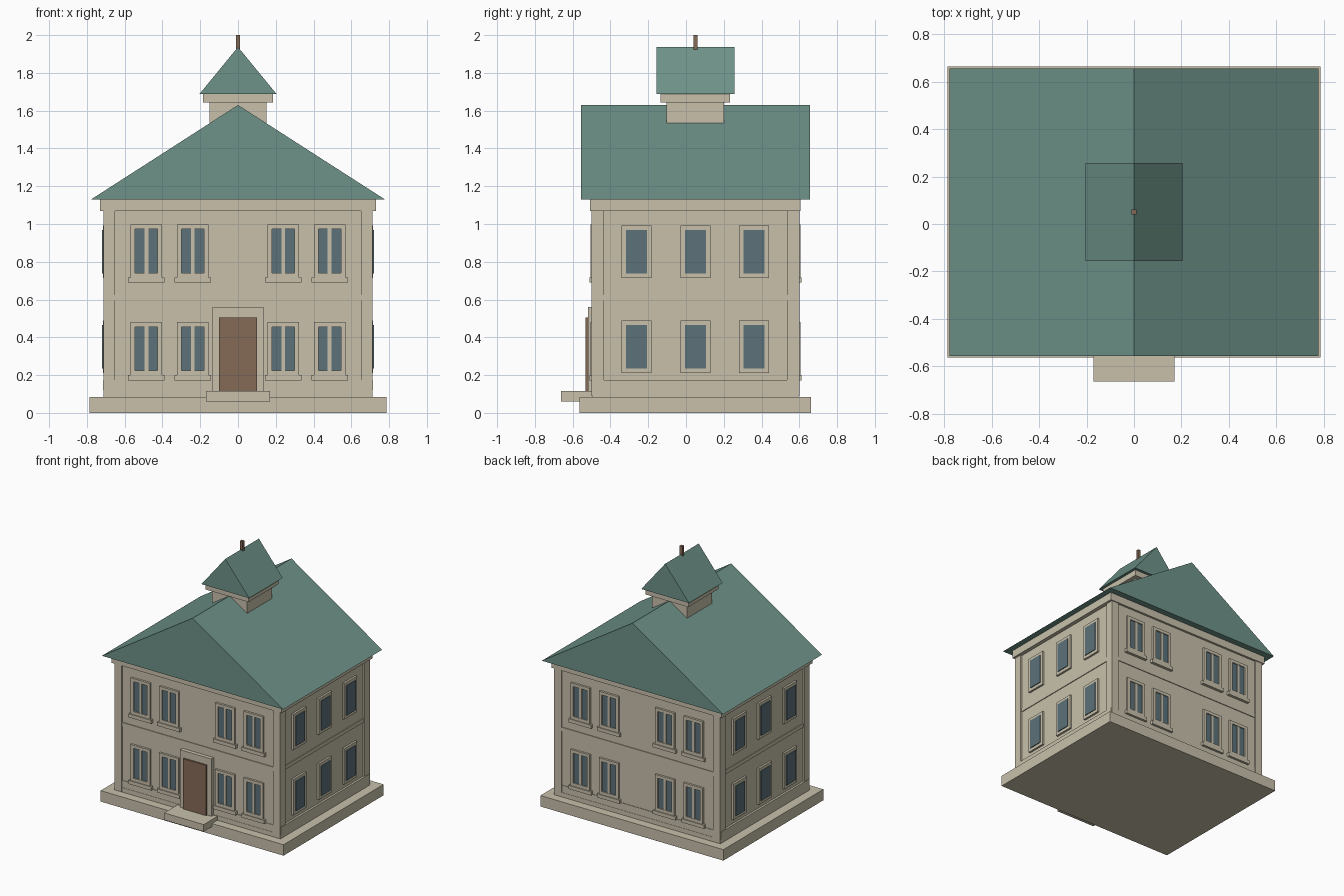
import bpy

if "Cube" in bpy.data.objects:
    bpy.data.objects.remove(bpy.data.objects["Cube"], do_unlink=True)


def material(name, rgb):
    m = bpy.data.materials.new(name)
    m.use_nodes = True
    m.diffuse_color = (*rgb, 1)
    m.node_tree.nodes["Principled BSDF"].inputs["Base Color"].default_value = (*rgb, 1)
    return m


STONE = material("cream stone", (0.58, 0.53, 0.41))
ROOF = material("green roof", (0.155, 0.29, 0.25))
GLASS = material("blue grey glass", (0.107, 0.17, 0.195))
WOOD = material("brown wood", (0.235, 0.147, 0.095))
MID = 0.05  # building centre along y


def mesh(name, verts, faces, mat):
    me = bpy.data.meshes.new(name)
    me.from_pydata(verts, [], faces)
    me.materials.append(mat)
    ob = bpy.data.objects.new(name, me)
    bpy.context.collection.objects.link(ob)
    return ob


def box(name, x, y, z, mat=STONE):
    x, y, z = sorted(x), sorted(y), sorted(z)
    verts = [(a, b, c) for a in x for b in y for c in z]
    faces = [(0, 1, 3, 2), (4, 6, 7, 5), (0, 4, 5, 1),
             (2, 3, 7, 6), (0, 2, 6, 4), (1, 5, 7, 3)]
    return mesh(name, verts, faces, mat)


def block(name, hx, hy, z, mat=STONE):
    """Box centred on the building axis."""
    return box(name, (-hx, hx), (MID - hy, MID + hy), z, mat)


def gable(name, hx, hy, z0, z1):
    """Triangular prism with its ridge along y."""
    verts = [(x, MID + y, z) for y in (-hy, hy)
             for x, z in ((-hx, z0), (hx, z0), (0, z1))]
    faces = [(0, 1, 2), (3, 5, 4), (0, 3, 4, 1), (1, 4, 5, 2), (2, 5, 3, 0)]
    return mesh(name, verts, faces, ROOF)


def frame(name, wall_box, a, z, w):
    """Four bars around an opening: a is the span, z the height, w the width."""
    wall_box(name + "_left", (a[0], a[0] + w), z)
    wall_box(name + "_right", (a[1] - w, a[1]), z)
    wall_box(name + "_head", (a[0] + w, a[1] - w), (z[1] - w, z[1]))
    wall_box(name + "_foot", (a[0] + w, a[1] - w), (z[0], z[0] + w))


# Base, walls and cornice
block("base", 0.785, 0.613, (0, 0.085))
block("walls", 0.7, 0.54, (0.085, 1.1))
block("cornice", 0.73, 0.557, (1.07, 1.13))
block("storey_band", 0.706, 0.546, (0.595, 0.625))
block("plinth", 0.712, 0.546, (0.085, 0.12))
block("plinth_course", 0.716, 0.544, (0.12, 0.175))

# Corner pilasters
for sx in (-1, 1):
    for sy in (-1, 1):
        box("corner_pilaster", (sx * 0.65, sx * 0.712),
            (MID + sy * 0.485, MID + sy * 0.55), (0.09, 1.07))

# Front and back double windows with sills
for side, label in ((-1, "front"), (1, "back")):
    def on_wall(name, a, z, out=0.556, mat=STONE, side=side):
        return box(name, a, (MID + side * 0.53, MID + side * out), z, mat)

    for z0 in (0.2, 0.717):
        for cx in (-0.485, -0.24, 0.24, 0.485):
            name = label + "_window"
            frame(name + "_frame", on_wall, (cx - 0.083, cx + 0.083), (z0, z0 + 0.28), 0.024)
            on_wall(name + "_glass", (cx - 0.06, cx + 0.06), (z0 + 0.02, z0 + 0.258), 0.548, GLASS)
            on_wall(name + "_mullion", (cx - 0.01, cx + 0.01), (z0 + 0.02, z0 + 0.258), 0.553)
            on_wall(name + "_sill", (cx - 0.097, cx + 0.097), (z0 - 0.028, z0), 0.562)

# Side windows
for side, label in ((-1, "right"), (1, "left")):
    def on_side(name, a, z, out=0.715, mat=STONE, side=side):
        return box(name, (side * 0.69, side * out), a, z, mat)

    for z0 in (0.21, 0.715):
        for cy in (-0.262, 0.05, 0.36):
            name = label + "_window"
            frame(name + "_frame", on_side, (cy - 0.079, cy + 0.079), (z0, z0 + 0.278), 0.024)
            on_side(name + "_glass", (cy - 0.056, cy + 0.056), (z0 + 0.024, z0 + 0.254), 0.721, GLASS)

# Entrance
box("door_step", (-0.17, 0.17), (-0.663, -0.48), (0.06, 0.115))
box("door_surround", (-0.135, 0.135), (-0.52, -0.48), (0.115, 0.56))
box("door", (-0.1, 0.1), (-0.533, -0.49), (0.115, 0.505), WOOD)

# Main roof
gable("main_roof", 0.778, 0.606, 1.13, 1.63)

# Roof turret
block("turret_walls", 0.15, 0.152, (1.53, 1.645))
block("turret_cornice", 0.184, 0.184, (1.642, 1.687))
gable("turret_roof", 0.205, 0.206, 1.687, 1.937)
block("roof_pole", 0.011, 0.011, (1.92, 2.0), WOOD)
